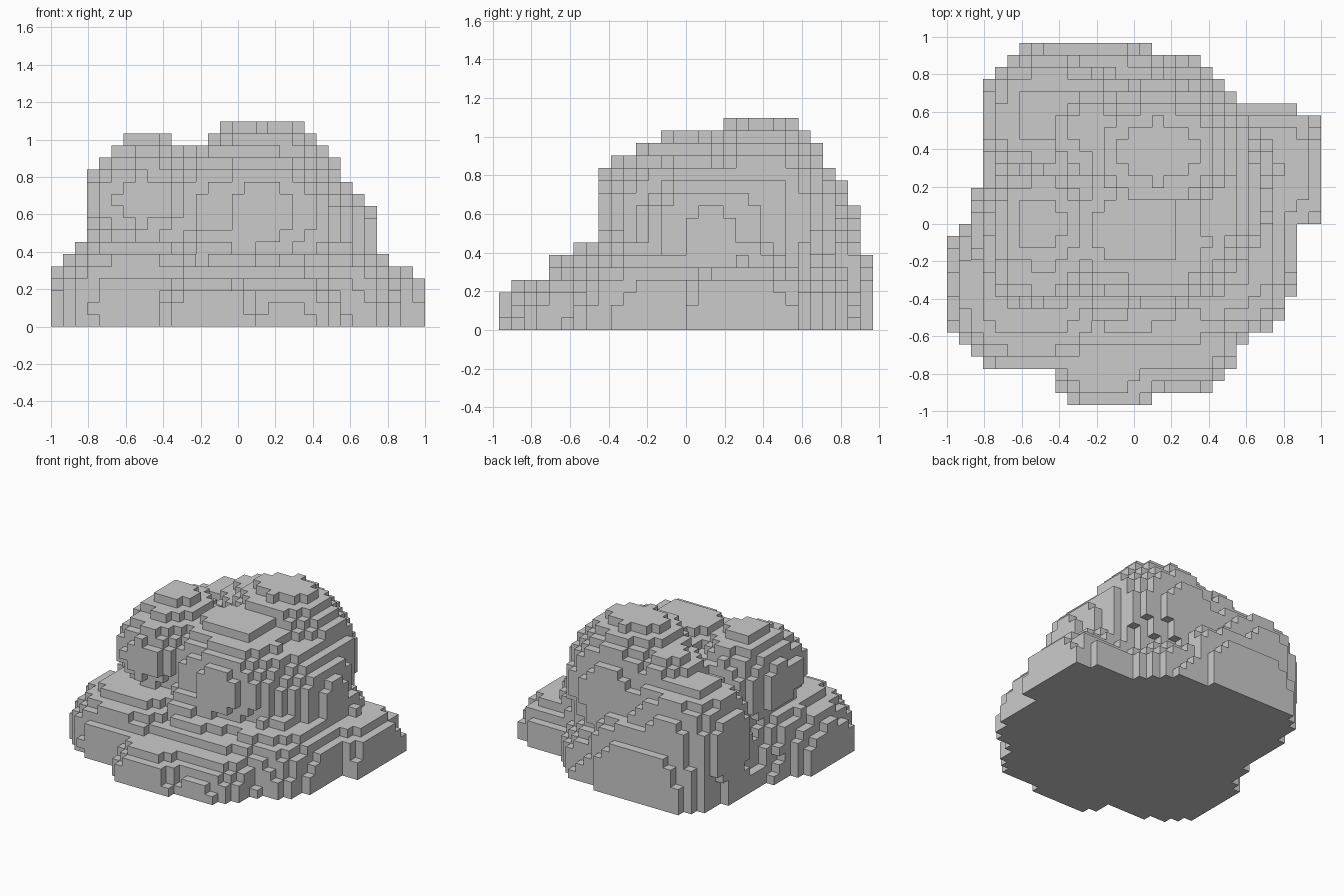
import bpy
import bmesh
from mathutils import Vector

# Remove the default object only
default_cube = bpy.data.objects.get("Cube")
if default_cube:
    bpy.data.objects.remove(default_cube, do_unlink=True)

CELL = 2 / 31            # size of one block
COLUMNS = range(-15, 16)
ROWS = range(-15, 15)
LAYERS = range(17)

# Each boulder: centre, radii, squareness
foot_boulders = [
    ((-.03, -.05, 0), (.85, .8, .46), 2),       # apron
    ((-.55, -.32, .1), (.46, .455, .36), 2.5),  # front, -x
    ((-.6, -.15, .22), (.32, .38, .3), 2),      # slope, -x
    ((-.14, -.62, 0), (.3, .36, .27), 3),       # front bump
    ((.25, -.5, 0), (.36, .41, .32), 2),        # front, +x
    ((.42, -.1, 0), (.46, .53, .45), 2.5),      # side slope
    ((.6, .29, 0), (.41, .34, .32), 4),         # side ledge
    ((.45, .3, .1), (.4, .32, .45), 2),         # slope above ledge
    ((-.25, .5, .05), (.53, .48, .56), 3),      # back foot
    ((.18, .5, 0), (.42, .4, .45), 2),          # back, +x
]
upper_boulders = [
    ((.13, .385, .6), (.49, .4, .51), 2),       # summit
    ((-.5, 0, .66), (.3, .35, .38), 2),         # second peak
    ((-.5, -.15, .68), (.3, .31, .27), 2),      # second peak front
    ((0, -.03, .58), (.48, .38, .4), 2),        # middle peak
    ((.13, -.1, .62), (.4, .36, .33), 2),       # middle peak front
    ((.35, .12, .5), (.385, .43, .37), 2),      # side shoulder
    ((-.45, .575, .415), (.37, .32, .42), 2.5),  # back shoulder
    ((-.22, .5, .6), (.28, .27, .38), 2),       # back knob
    ((-.12, -.2, .25), (.3, .36, .35), 2),      # front saddle
]


def inside(point, boulder):
    """True when the point lies in a rounded boulder."""
    centre, radii, power = boulder
    return sum(abs((p - c) / r) ** power
               for p, c, r in zip(point, centre, radii)) <= 1


def block_centre(cell):
    i, j, k = cell
    return (i * CELL, (j + .5) * CELL, (k + .5) * CELL)


def filled_cells(boulders):
    """Grid cells whose centre lies in any boulder."""
    cells = ((i, j, k) for i in COLUMNS for j in ROWS for k in LAYERS)
    return {cell for cell in cells
            if any(inside(block_centre(cell), b) for b in boulders)}


def build_blocks(name, cells, material):
    """Skin the outside of the filled cells with square faces."""
    bm = bmesh.new()
    corners = {}

    def corner(position):
        key = tuple(round(value * 2 / CELL) for value in position)
        if key not in corners:
            corners[key] = bm.verts.new(position)
        return corners[key]

    for cell in cells:
        middle = Vector(block_centre(cell))
        for axis in range(3):
            for sign in (-1, 1):
                neighbour = list(cell)
                neighbour[axis] += sign
                if tuple(neighbour) in cells:
                    continue
                normal, side, up = Vector(), Vector(), Vector()
                normal[axis] = sign
                side[(axis + 1) % 3] = 1
                up[(axis + 2) % 3] = sign
                ring = (-side - up, side - up, side + up, up - side)
                bm.faces.new([corner(middle + (normal + r) * CELL / 2)
                              for r in ring])
    mesh = bpy.data.meshes.new(name)
    bm.to_mesh(mesh)
    bm.free()
    mesh.materials.append(material)
    rock = bpy.data.objects.new(name, mesh)
    bpy.context.collection.objects.link(rock)
    return rock


# Stone colour
stone = bpy.data.materials.new("stone_grey")
stone.use_nodes = True
grey = (.6, .6, .6, 1)
stone.diffuse_color = grey
stone.node_tree.nodes["Principled BSDF"].inputs["Base Color"].default_value = grey

# The rock pile
build_blocks("blocky_rock", filled_cells(foot_boulders + upper_boulders), stone)
